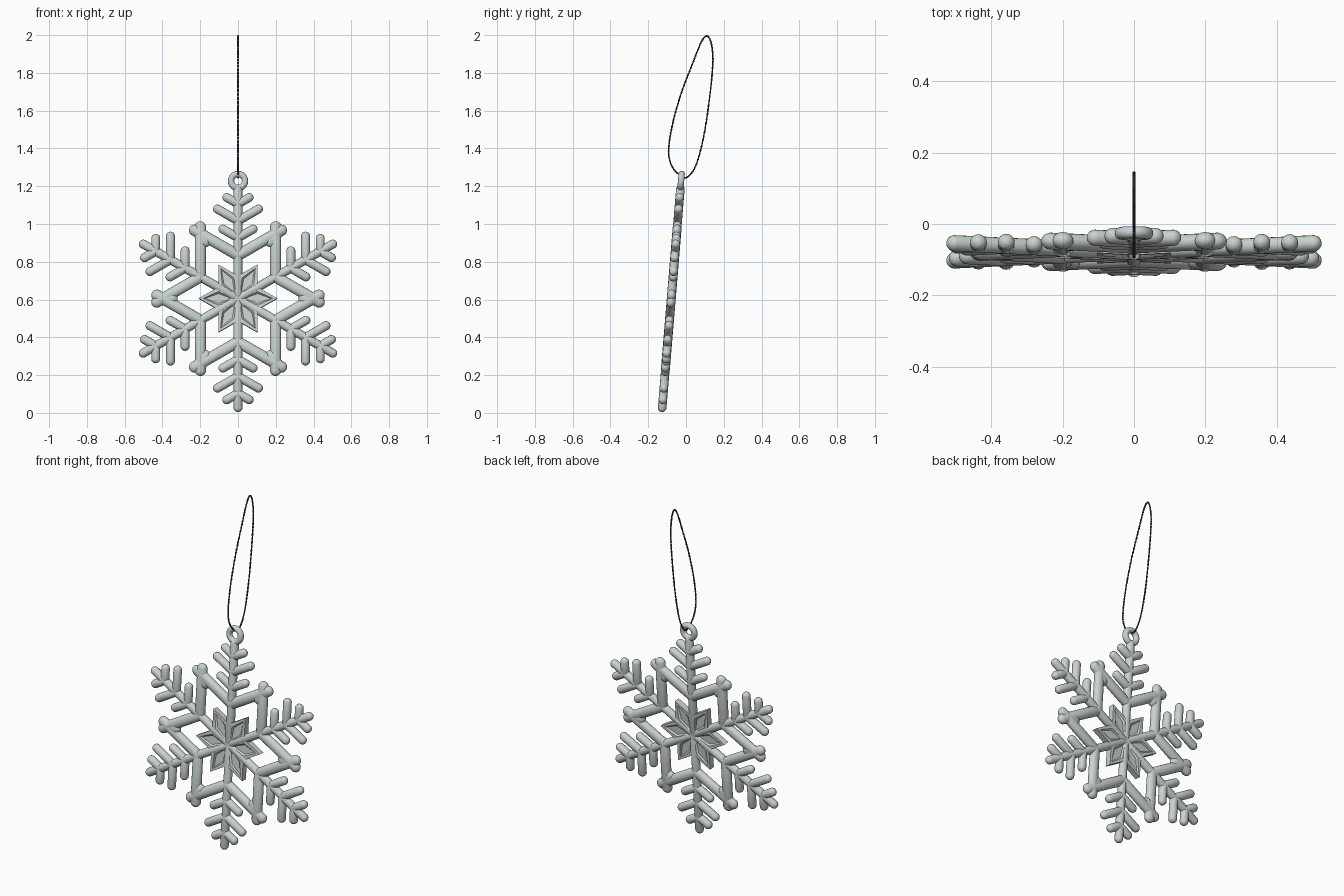
import bpy, bmesh, math
from mathutils import Vector, Matrix

if "Cube" in bpy.data.objects:
    bpy.data.objects.remove(bpy.data.objects["Cube"])

def material(name, rgb):
    m = bpy.data.materials.new(name)
    m.diffuse_color = (*rgb, 1)
    m.use_nodes = True
    m.node_tree.nodes["Principled BSDF"].inputs["Base Color"].default_value = m.diffuse_color
    return m

SILVER = material("pale_silver", (0.59, 0.65, 0.63))
CORD = material("dark_cord", (0.045, 0.05, 0.05))

# the flat snowflake is modelled around its centre, then leaned back slightly
LEAN = Matrix.Translation((0, -0.078, 0.605)) @ Matrix.Rotation(-0.083, 4, 'X')

def polar(r, deg):
    a = math.radians(deg)
    return Vector((r * math.cos(a), 0, r * math.sin(a)))

def capsule(bm, a, b, radius, depth):
    """Round-ended bar from a to b; depth is its half thickness along y."""
    d = b - a
    n = d.length
    verts = bmesh.ops.create_uvsphere(bm, u_segments=16, v_segments=9, radius=1)["verts"]
    zc = d.normalized()
    yc = Vector((0, 1, 0))
    xc = yc.cross(zc)
    for v in verts:
        x, y, z = v.co
        along = z * radius + (n if z > 0 else 0)
        v.co = a + xc * x * radius + yc * y * depth + zc * along

def finish(bm, name, mat, matrix=LEAN, angle=40):
    bmesh.ops.recalc_face_normals(bm, faces=bm.faces)
    me = bpy.data.meshes.new(name)
    bm.to_mesh(me)
    bm.free()
    ob = bpy.data.objects.new(name, me)
    bpy.context.collection.objects.link(ob)
    me.materials.append(mat)
    me.transform(matrix)
    bpy.ops.object.select_all(action='DESELECT')
    ob.select_set(True)
    bpy.context.view_layer.objects.active = ob
    bpy.ops.object.shade_smooth_by_angle(angle=math.radians(angle))
    return ob

ARMS = [30 + 60 * i for i in range(6)]

# six main arms
bm = bmesh.new()
for a in ARMS:
    capsule(bm, Vector(), polar(0.579, a), 0.024, 0.023)
finish(bm, "arms", SILVER)

# three pairs of twigs on each arm
bm = bmesh.new()
for a in ARMS:
    for start, length in ((0.323, 0.092), (0.413, 0.125), (0.503, 0.068)):
        for side in (-60, 60):
            p = polar(start, a)
            capsule(bm, p, p + polar(length, a + side), 0.024, 0.023)
finish(bm, "twigs", SILVER)

# crossed bars making the six large diamonds between the arms, with filled tips
bm = bmesh.new()
for a in ARMS:
    for side in (-60, 60):
        p = polar(0.23, a)
        capsule(bm, p, p + polar(0.23 + 0.036, a + side), 0.030, 0.024)
    capsule(bm, polar(0.355, a + 30), polar(0.405, a + 30), 0.036, 0.0235)
finish(bm, "diamond_frame", SILVER)

# centre star: six diamond plates with recessed middles
bm = bmesh.new()
for a in ARMS:
    m = a + 30
    outline = [Vector(), polar(0.12, a), polar(0.208, m), polar(0.12, a + 60)]
    front = [bm.verts.new(p + Vector((0, -0.018, 0))) for p in outline]
    back = [bm.verts.new(p + Vector((0, 0.018, 0))) for p in outline]
    caps = [bm.faces.new(front), bm.faces.new(back[::-1])]
    sides = [bm.faces.new((front[i], back[i], back[(i + 1) % 4], front[(i + 1) % 4]))
             for i in range(4)]
    bmesh.ops.recalc_face_normals(bm, faces=caps + sides)
    bmesh.ops.inset_individual(bm, faces=caps, thickness=0.024)
    bmesh.ops.inset_individual(bm, faces=caps, thickness=0.010, depth=-0.008)
finish(bm, "centre_star", SILVER, angle=45)

# hanging ring at the top
bpy.ops.mesh.primitive_torus_add(major_radius=0.037, minor_radius=0.017,
                                 major_segments=36, minor_segments=14)
ring = bpy.context.object
ring.name = "hanging_ring"
ring.data.materials.append(SILVER)
bpy.ops.object.shade_smooth()
ring.matrix_world = LEAN @ Matrix.Translation((0, 0, 0.625)) @ Matrix.Rotation(math.pi / 2, 4, 'X')

# hanging loop: two thin strands twisted along a closed path in the yz plane
PATH = [(-0.012, 1.247), (-0.068, 1.295), (-0.092, 1.38), (-0.073, 1.52), (-0.026, 1.69),
        (0.035, 1.85), (0.082, 1.965), (0.113, 1.995), (0.135, 1.95), (0.142, 1.85),
        (0.125, 1.67), (0.095, 1.47), (0.058, 1.325), (0.022, 1.262)]

def spline(t):
    """Closed Catmull-Rom position for t in 0..1."""
    n = len(PATH)
    i, u = int(t * n) % n, (t * n) % 1
    p0, p1, p2, p3 = (Vector((0, *PATH[(i + k) % n])) for k in (-1, 0, 1, 2))
    return 0.5 * (2 * p1 + (p2 - p0) * u + (2 * p0 - 5 * p1 + 4 * p2 - p3) * u * u
                  + (3 * p1 - p0 - 3 * p2 + p3) * u ** 3)

COUNT, TWISTS = 720, 60
for s in range(2):
    cu = bpy.data.curves.new(f"cord_strand_{s + 1}", 'CURVE')
    cu.dimensions = '3D'
    cu.bevel_depth = 0.0027
    cu.bevel_resolution = 1
    sp = cu.splines.new('POLY')
    sp.points.add(COUNT - 1)
    sp.use_cyclic_u = True
    for k in range(COUNT):
        t = k / COUNT
        p = spline(t)
        tan = (spline((t + 0.001) % 1) - p).normalized()
        side = Vector((1, 0, 0))
        ang = 2 * math.pi * TWISTS * t + s * math.pi
        p = p + 0.0022 * (side * math.cos(ang) + tan.cross(side) * math.sin(ang))
        sp.points[k].co = (*p, 1)
    cu.materials.append(CORD)
    bpy.context.collection.objects.link(bpy.data.objects.new(cu.name, cu))
